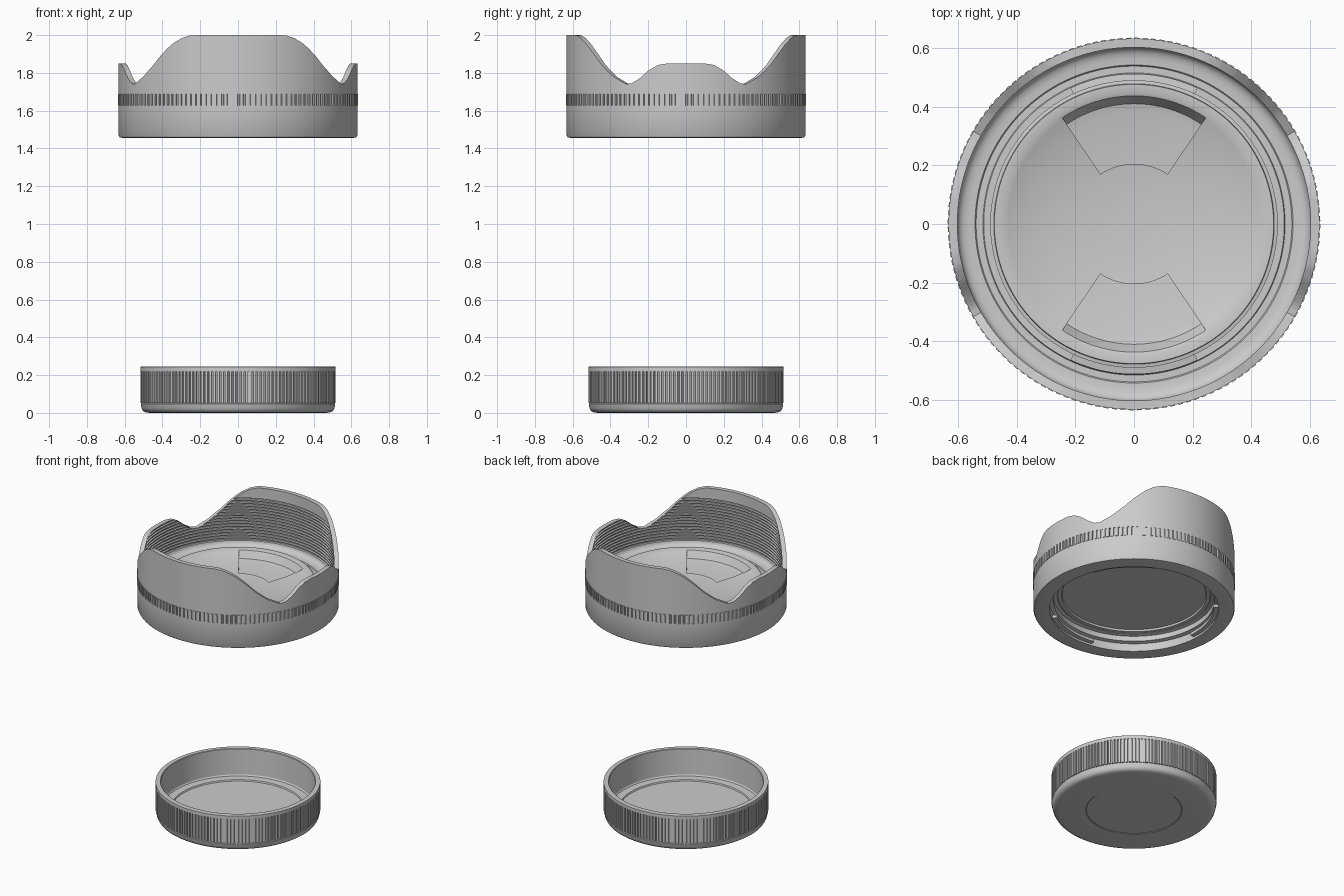
import bpy, bmesh, math
from math import radians, cos, sin

if "Cube" in bpy.data.objects:
    bpy.data.objects.remove(bpy.data.objects["Cube"])


def shade(ob, angle):
    bpy.ops.object.select_all(action='DESELECT')
    bpy.context.view_layer.objects.active = ob
    ob.select_set(True)
    bpy.ops.object.shade_smooth_by_angle(angle=radians(angle))


def finish(name, bm):
    bmesh.ops.remove_doubles(bm, verts=bm.verts, dist=1e-5)
    bmesh.ops.recalc_face_normals(bm, faces=bm.faces)
    me = bpy.data.meshes.new(name)
    bm.to_mesh(me)
    bm.free()
    ob = bpy.data.objects.new(name, me)
    bpy.context.collection.objects.link(ob)
    shade(ob, 32)
    return ob


def sweep(name, profile, start=0, end=360, segs=180, warp=None):
    """Turn an (r, z) loop about z; warp(r, z, angle) may adjust each point."""
    bm = bmesh.new()
    full = abs(end - start) >= 360
    rings = []
    for i in range(segs if full else segs + 1):
        deg = start + (end - start) * i / segs
        a = radians(deg)
        ring = []
        for r, z in profile:
            if warp:
                r, z = warp(r, z, deg)
            ring.append(bm.verts.new((r * cos(a), r * sin(a), z)))
        rings.append(ring)
    n = len(profile)
    for i in range(segs):
        p, q = rings[i], rings[(i + 1) % len(rings)]
        for j in range(n):
            k = (j + 1) % n
            if profile[j][0] == 0 and profile[k][0] == 0:
                continue
            bm.faces.new((p[j], q[j], q[k], p[k]))
    if not full:
        bm.faces.new(rings[0])
        bm.faces.new(rings[-1])
    return finish(name, bm)


def knurl(name, r_in, r_low, r_high, z0, z1, count):
    """Ring with square vertical ribs."""
    bm = bmesh.new()
    step = 2 * math.pi / count
    cols = []
    for i in range(count):
        for f, r in ((0, r_low), (.30, r_low), (.36, r_high), (.94, r_high)):
            a = (i + f) * step
            cols.append([bm.verts.new((q * cos(a), q * sin(a), z))
                         for q, z in ((r_in, z0), (r, z0), (r, z1), (r_in, z1))])
    for i, p in enumerate(cols):
        q = cols[(i + 1) % len(cols)]
        for j in range(4):
            k = (j + 1) % 4
            bm.faces.new((p[j], q[j], q[k], p[k]))
    return finish(name, bm)


# Petal edge height by angle away from the x axis
EDGE = [(0, 1.85), (9, 1.85), (13.5, 1.842), (18, 1.815), (23, 1.77), (27, 1.745),
        (30, 1.74), (37.5, 1.78), (44.5, 1.838), (50.5, 1.90), (56.5, 1.953),
        (62, 1.985), (66, 1.997), (69, 2.0), (90, 2.0)]


def petal(r, z, deg):
    d = deg % 180
    d = min(d, 180 - d)
    for (a, za), (b, zb) in zip(EDGE, EDGE[1:]):
        if d <= b:
            h = za + (zb - za) * (d - a) / (b - a)
            break
    if z >= h:
        return (r if r > .62 else .602), h
    return r, z


# Lens hood: outer wall, petals, grooved inside, stepped seat and rear socket
hood = [(.612, 1.456), (.626, 1.459), (.632, 1.469), (.632, 1.627), (.626, 1.627),
        (.626, 1.688), (.632, 1.688), (.632, 2.0), (.602, 2.0)]
z = 1.925
for i in range(15):
    hood += [(.602, z), (.611, z - .005), (.611, z - .011), (.602, z - .014)]
    z -= .02
hood += [(.60, 1.62), (.594, 1.61), (.582, 1.602), (.565, 1.598), (.542, 1.597),
         (.538, 1.592), (.515, 1.592), (.512, 1.597), (.482, 1.597), (.482, 1.555),
         (.505, 1.55), (.505, 1.515), (.53, 1.51), (.53, 1.456)]
sweep("lens_hood", hood, segs=240, warp=petal)
knurl("hood_grip_ring", .62, .628, .635, 1.627, 1.688, 140)

# Bayonet tabs inside the rear socket
for i in range(3):
    sweep("bayonet_tab", [(.5, 1.47), (.532, 1.47), (.532, 1.49), (.5, 1.49)],
          20 + i * 120, 65 + i * 120, 24)

# Front cap: dished disc with two finger recesses
cap = sweep("front_cap", [(0, 1.567), (.45, 1.567), (.455, 1.555), (.478, 1.555),
                          (.482, 1.56), (.49, 1.59), (.49, 1.632), (.478, 1.634),
                          (.476, 1.645), (.447, 1.645), (.43, 1.638), (.37, 1.618),
                          (.3, 1.602), (.2, 1.587), (.1, 1.58), (0, 1.578)], segs=180)
for a in (90, 270):
    cutter = sweep("recess_cutter", [(.205, 1.576), (.38, 1.587), (.41, 1.594), (.442, 1.65),
                                     (.442, 1.7), (.205, 1.7)], a - 34, a + 34, 34)
    bpy.context.view_layer.objects.active = cap
    mod = cap.modifiers.new("recess", 'BOOLEAN')
    mod.operation = 'DIFFERENCE'
    mod.solver = 'EXACT'
    mod.object = cutter
    bpy.ops.object.modifier_apply(modifier=mod.name)
    bpy.data.objects.remove(cutter)
    # Spring clip beside the recess
    sweep("cap_clip", [(.485, 1.58), (.512, 1.58), (.512, 1.612), (.485, 1.616)],
          a - 25, a + 25, 30)
shade(cap, 28)

# Rear cap: shallow cup with a ribbed grip
sweep("rear_cap", [(0, .003), (.298, .003), (.302, 0), (.47, 0), (.49, .003), (.503, .011),
                   (.51, .024), (.515, .048), (.508, .052), (.508, .22), (.517, .22),
                   (.517, .243), (.514, .245), (.487, .245), (.484, .242), (.478, .068),
                   (.472, .06), (.422, .058), (.418, .05), (0, .05)], segs=180)
knurl("rear_cap_grip", .50, .509, .517, .052, .22, 150)
